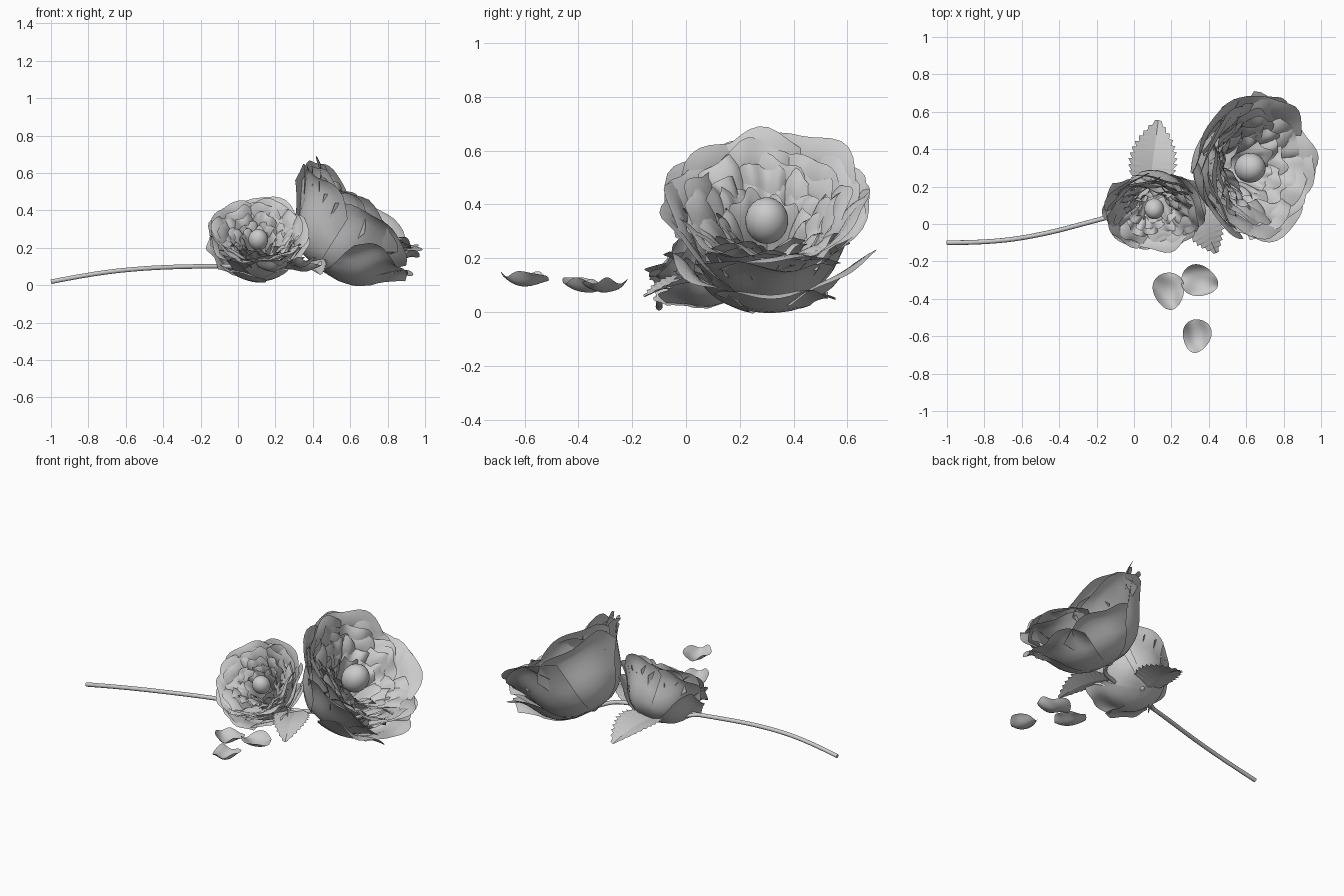
import bpy, bmesh, random
from math import sin, cos, pi, radians
from mathutils import Vector, Matrix

if "Cube" in bpy.data.objects:
    bpy.data.objects.remove(bpy.data.objects["Cube"])

random.seed(4)


def finish(bm, name, smooth=True):
    me = bpy.data.meshes.new(name)
    bm.to_mesh(me)
    bm.free()
    for p in me.polygons:
        p.use_smooth = smooth
    ob = bpy.data.objects.new(name, me)
    bpy.context.collection.objects.link(ob)
    return ob


def grid(bm, fn, nu, nv):
    """Sheet of quads; fn takes s in -1..1 and t in 0..1."""
    rows = [[bm.verts.new(fn(-1 + 2 * i / nu, j / nv)) for i in range(nu + 1)]
            for j in range(nv + 1)]
    for a, b in zip(rows, rows[1:]):
        for i in range(nu):
            bm.faces.new((a[i], a[i + 1], b[i + 1], b[i]))


# Petal side profile: t, radius factor, height factor
PROFILE = [(0, .04, 0), (.15, .33, .03), (.3, .57, .14), (.48, .74, .34),
           (.65, .85, .58), (.82, .92, .82), (.93, .97, .96), (1, 1.02, 1.0)]


def profile(t):
    for (t0, r0, h0), (t1, r1, h1) in zip(PROFILE, PROFILE[1:]):
        if t <= t1:
            k = (t - t0) / (t1 - t0)
            return r0 + (r1 - r0) * k, h0 + (h1 - h0) * k
    return PROFILE[-1][1:]


def rose_petal(bm, mat, a0, width, R, H, flare):
    ph, ph2 = random.uniform(0, 6), random.uniform(0, 6)

    def fn(s, t):
        a = a0 + s * width
        r, h = profile(t * (1 - .2 * abs(s) ** 2.6))
        c = cos(a)                                  # downhill side opens lower
        r = R * r * (1 + .035 * s)
        h = H * h * (1 - (.16 * c if c > 0 else -.05 * c) - .06 * sin(a) ** 2)
        lip = max(0, (t - .66) / .34) ** 1.6        # rolled lip
        r += flare * lip + .012 * sin(6 * s + ph) * t ** 4
        h += .016 * sin(5 * s + ph2) * t ** 3 - .4 * flare * lip
        r += .018 * abs(s) ** 4 * t ** 2
        return mat @ Vector((r * cos(a), r * sin(a), h))
    grid(bm, fn, 14, 12)


def rose(name, base, axis, scale, twist, low_angles):
    z = Vector(axis).normalized()
    x = (Vector((0, 0, -1)) + z * z.z).normalized()   # local x points downhill
    y = z.cross(x)
    mat = Matrix((x, y, z)).transposed().to_4x4()
    mat = Matrix.Translation(base) @ mat @ Matrix.Scale(scale, 4)
    # whorls: petal count, half width (degrees), rim radius, rim height, flare
    whorls = [(5, 45, .35, .46, .04), (5, 44, .32, .50, .045),
              (6, 38, .285, .505, .065), (7, 33, .25, .49, .07),
              (8, 29, .215, .465, .07), (8, 28, .18, .435, .065),
              (7, 32, .142, .405, .055), (6, 37, .107, .375, .04)]
    bm = bmesh.new()
    for k, (n, w, R, H, fl) in enumerate(whorls):
        for i in range(n):
            a = 2 * pi * i / n + k * 1.13 + twist + random.uniform(-.1, .1)
            rose_petal(bm, mat, a, radians(w), R * random.uniform(.985, 1.015),
                       H * random.uniform(.95, 1.05), fl * random.uniform(.6, 1.4))
    # low outer petals spreading open
    for a in low_angles:
        rose_petal(bm, mat, radians(a), radians(33), .365, .34, .045)
    finish(bm, name + "_petals")
    # closed centre bud
    bm = bmesh.new()
    bmesh.ops.create_uvsphere(bm, u_segments=24, v_segments=14, radius=1)
    bmesh.ops.transform(bm, verts=bm.verts, matrix=mat @ Matrix.Translation((0, 0, .315))
                        @ Matrix.Diagonal((.08, .08, .09, 1)))
    finish(bm, name + "_bud")
    # hip below the petals
    bm = bmesh.new()
    bmesh.ops.create_uvsphere(bm, u_segments=16, v_segments=10, radius=.03)
    bmesh.ops.transform(bm, verts=bm.verts, matrix=mat @ Matrix.Translation((0, 0, .02)))
    finish(bm, name + "_hip")


rose("large_rose", (.435, .30, .085), (.59, 0, .81), 1.0, 0, (-46, 2, 46))
rose("small_rose", (.112, .21, .08), (-.02, -.62, .785), .66, .4, (-85, -20, 40, 95))


# Stems
def stem(name, pts, radius):
    cu = bpy.data.curves.new(name, 'CURVE')
    cu.dimensions = '3D'
    cu.bevel_depth = radius
    cu.bevel_resolution = 3
    cu.use_fill_caps = True
    sp = cu.splines.new('NURBS')
    sp.points.add(len(pts) - 1)
    for p, c in zip(sp.points, pts):
        p.co = (*c, 1)
    sp.use_endpoint_u = True
    sp.order_u = 3
    sp.resolution_u = 8
    bpy.context.collection.objects.link(bpy.data.objects.new(name, cu))


stem("main_stem", [(-1, -.10, .018), (-.78, -.10, .062), (-.5, -.06, .092), (-.2, .02, .102),
                   (.1, .10, .10), (.32, .15, .105), (.40, .2, .105), (.44, .30, .10)], .0125)
stem("side_stem", [(-.12, .04, .10), (0, .12, .09), (.08, .19, .08), (.11, .206, .085)], .011)


# Serrated leaves folded along the midrib
def leaf(name, base, tip, width, fold):
    b, d = Vector(base), Vector(tip) - Vector(base)
    side = d.cross(Vector((0, 0, 1))).normalized()
    up = side.cross(d).normalized()
    n = 26
    bm = bmesh.new()
    rows = []
    for i in range(n + 1):
        t = i / n
        w = width * sin(pi * min(1, t * .97 + .03) ** .85) ** .85 if i < n else .002
        w *= 1.06 if i % 2 else .9
        back = d * (.03 if i % 2 else 0)
        mid = b + d * t + up * .03 * sin(pi * t)
        row = []
        for s in (-1, -.5, 0, .5, 1):
            row.append(bm.verts.new(mid + side * w * s + up * fold * w * abs(s)
                                    + back * abs(s)))
        rows.append(row)
    for p, q in zip(rows, rows[1:]):
        for i in range(4):
            bm.faces.new((p[i], p[i + 1], q[i + 1], q[i]))
    finish(bm, name, False)


leaf("back_leaf", (.075, .14, .085), (.13, .555, .045), .125, .3)
leaf("front_leaf", (.30, .16, .10), (.44, -.155, .055), .105, .3)


# Fallen petals, cupped with a raised lip
def fallen_petal(name, centre, length, width, heading, ph):
    bm = bmesh.new()
    rot = Matrix.Translation(centre) @ Matrix.Rotation(heading, 4, 'Z')

    def fn(s, t):
        v = 2 * t - 1
        # rounded outline mapped from the square grid
        x = s * (1 - v * v / 2) ** .5
        y = v * (1 - s * s / 2) ** .5
        rr = x * x + y * y
        z = .045 * rr + .012 * sin(4 * x + 3 * y + ph) * rr - .02 * max(0, y) ** 4
        return rot @ Vector((x * width / 2 * (1 + .22 * y), y * length / 2, z))
    grid(bm, fn, 14, 14)
    finish(bm, name)


fallen_petal("fallen_petal_1", (.187, -.36, .072), .20, .165, .15, 0)
fallen_petal("fallen_petal_2", (.352, -.305, .072), .20, .165, 1.3, 2)
fallen_petal("fallen_petal_3", (.335, -.60, .095), .18, .15, -.2, 4)
